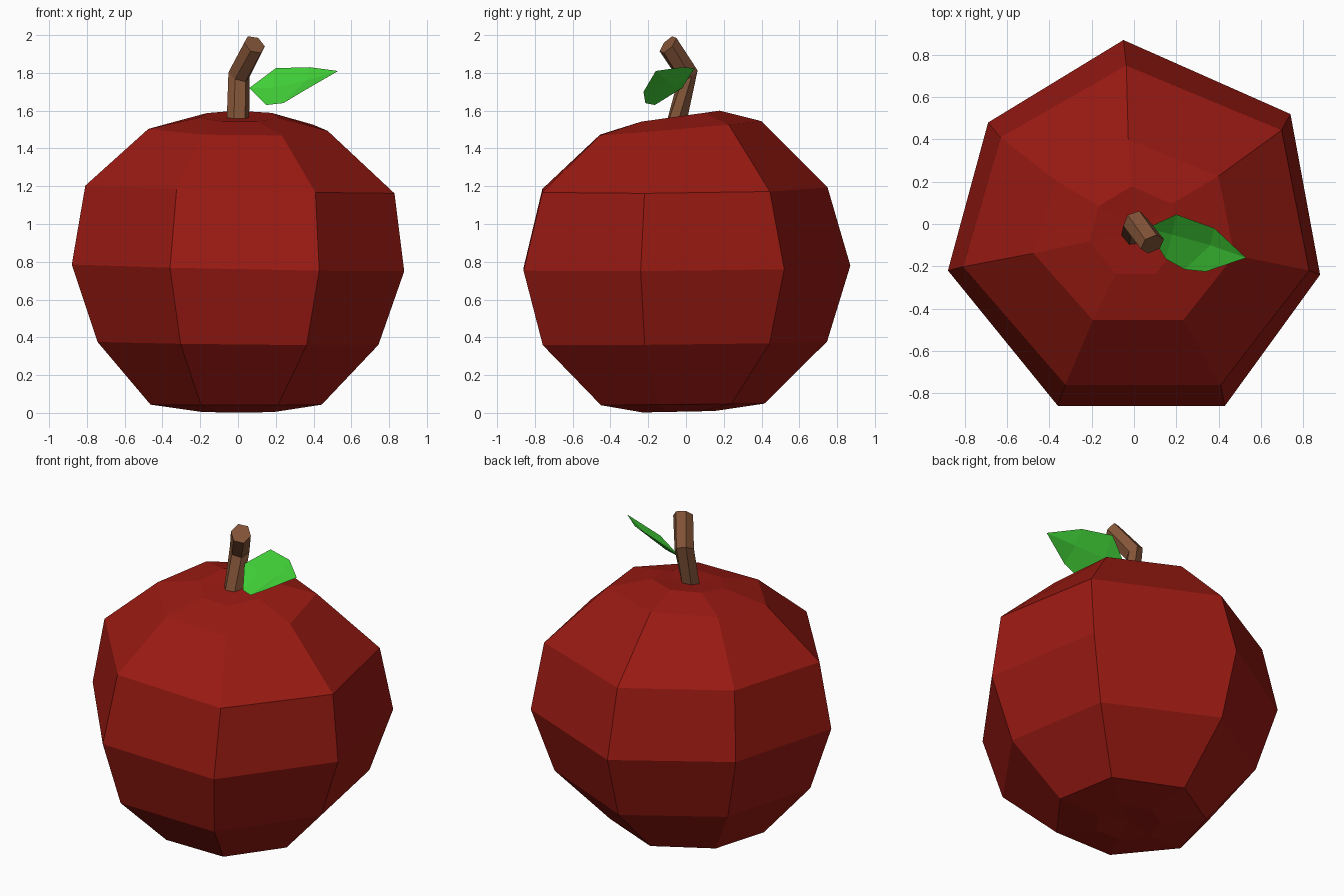
import bpy, bmesh, math
from mathutils import Vector

if "Cube" in bpy.data.objects:
    bpy.data.objects.remove(bpy.data.objects["Cube"])


def make(name, verts, faces, color):
    mesh = bpy.data.meshes.new(name)
    mesh.from_pydata(verts, [], faces)
    bm = bmesh.new()
    bm.from_mesh(mesh)
    bmesh.ops.recalc_face_normals(bm, faces=bm.faces)
    bm.to_mesh(mesh)
    bm.free()
    mat = bpy.data.materials.new(name + "_color")
    mat.diffuse_color = (*color, 1)
    mat.use_nodes = True
    mat.node_tree.nodes["Principled BSDF"].inputs["Base Color"].default_value = mat.diffuse_color
    mesh.materials.append(mat)
    obj = bpy.data.objects.new(name, mesh)
    bpy.context.collection.objects.link(obj)
    return obj


def bridge(rings, n):
    """Quads between consecutive rings of n vertices."""
    return [(r * n + i, r * n + (i + 1) % n, (r + 1) * n + (i + 1) % n, (r + 1) * n + i)
            for r in range(rings - 1) for i in range(n)]


# Apple body: uneven heptagon, scaled and tilted ring by ring
outline = [(0.43, -0.86), (0.88, -0.24), (0.74, 0.52), (-0.05, 0.87),
           (-0.69, 0.48), (-0.88, -0.22), (-0.36, -0.86)]
# scale x, scale y, shift x, shift y, height, tilt x, tilt y
rings = [(0.22, 0.22, 0.00, -0.04, 0.007, 0.00, 0.02),
         (0.515, 0.50, -0.01, -0.02, 0.045, 0.00, 0.01),
         (0.845, 0.87, 0.00, -0.01, 0.37, -0.01, 0.01),
         (1.0, 1.0, 0.00, 0.00, 0.77, -0.02, 0.01),
         (0.93, 0.873, 0.01, -0.01, 1.185, -0.025, 0.01),
         (0.54, 0.494, 0.00, -0.03, 1.51, -0.01, 0.085),
         (0.24, 0.24, 0.00, -0.03, 1.575, 0.00, 0.14)]
verts = []
for sx, sy, cx, cy, z, tx, ty in rings:
    for px, py in outline:
        x, y = px * sx + cx, py * sy + cy
        verts.append((x, y, z + tx * x + ty * y))
n = len(outline)
faces = bridge(len(rings), n)
# slightly dished caps at both poles
for start, pole in ((0, (0, -0.04, 0.02)), ((len(rings) - 1) * n, (0, -0.03, 1.565))):
    verts.append(pole)
    faces += [(start + i, start + (i + 1) % n, len(verts) - 1) for i in range(n)]
make("apple_body", verts, faces, (0.32, 0.01, 0.006))

# Stem: bent six-sided tube, each ring with its own centre and normal
stem = [((0.0, -0.045, 1.56), (0, -0.2, 1)),
        ((0.005, 0.01, 1.79), (0.35, -0.5, 0.8)),
        ((0.087, -0.095, 1.95), (0.4, -0.7, 0.65))]
verts = []
for centre, normal in stem:
    nrm = Vector(normal).normalized()
    u = (Vector((1, 0, 0)) - nrm * nrm.x).normalized()
    v = nrm.cross(u)
    for i in range(6):
        a = math.tau * i / 6 + 0.15
        verts.append(Vector(centre) + 0.06 * (u * math.cos(a) + v * math.sin(a)))
faces = bridge(3, 6) + [tuple(range(6)), tuple(range(12, 18))]
make("stem", verts, faces, (0.23, 0.09, 0.04))

# Leaf: folded sheet with a centre crease
leaf = [(0.06, -0.02, 1.72), (0.20, 0.045, 1.825), (0.38, -0.02, 1.83),
        (0.18, -0.05, 1.72), (0.36, -0.10, 1.76),
        (0.15, -0.165, 1.63), (0.24, -0.215, 1.64), (0.34, -0.225, 1.70),
        (0.53, -0.16, 1.81)]
faces = [(0, 3, 1), (0, 5, 3), (3, 4, 2, 1), (5, 6, 4, 3), (6, 7, 4), (4, 8, 2), (7, 8, 4)]
make("leaf", leaf, faces, (0.055, 0.65, 0.04))
